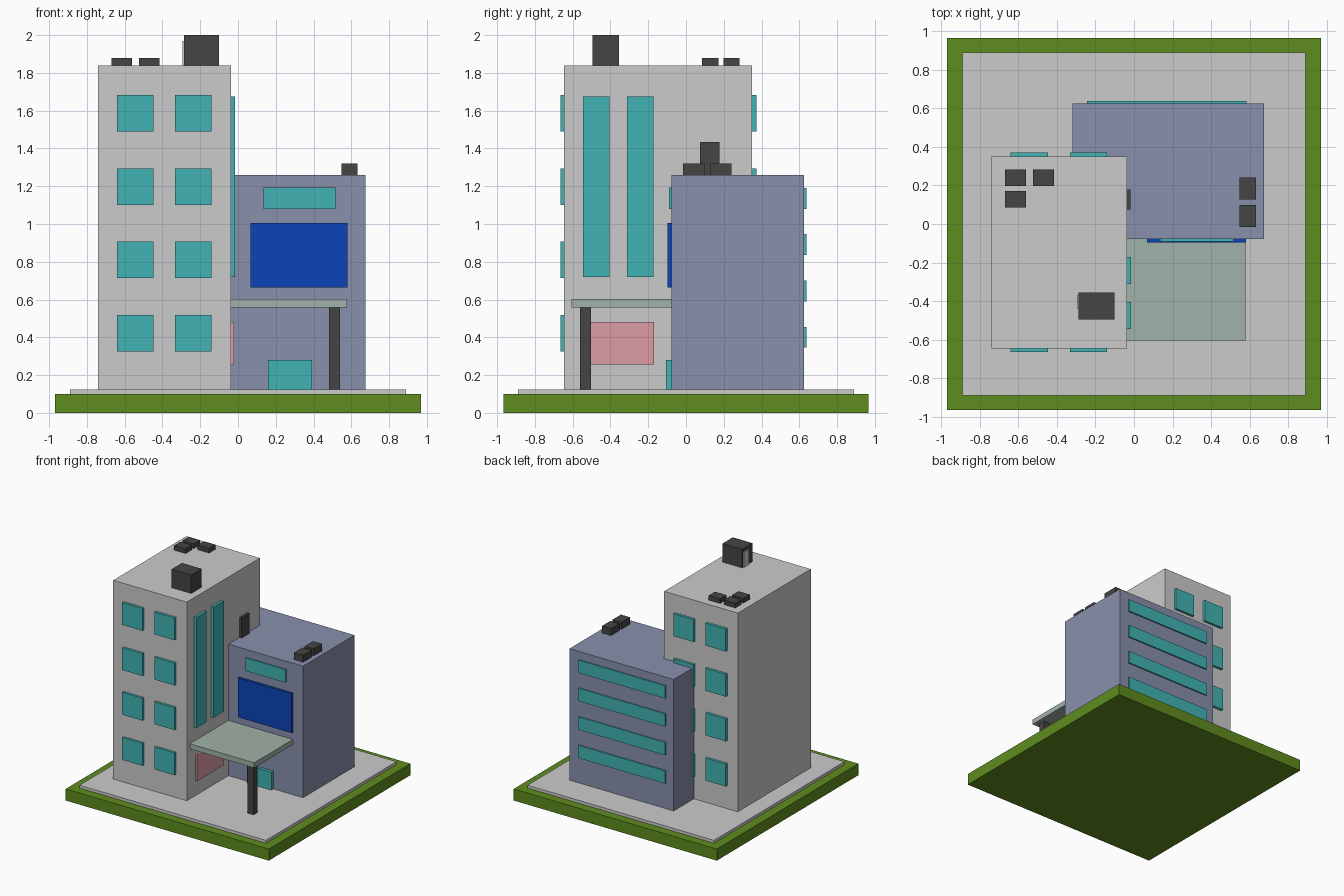
import bpy

if "Cube" in bpy.data.objects:
    bpy.data.objects.remove(bpy.data.objects["Cube"])


def srgb(hex_code):
    vals = [int(hex_code[i:i + 2], 16) / 255 for i in (0, 2, 4)]
    return [v / 12.92 if v <= 0.04045 else ((v + 0.055) / 1.055) ** 2.4 for v in vals] + [1]


def material(name, hex_code):
    m = bpy.data.materials.new(name)
    m.diffuse_color = srgb(hex_code)
    m.use_nodes = True
    m.node_tree.nodes["Principled BSDF"].inputs["Base Color"].default_value = m.diffuse_color
    return m


GRASS = material("grass", "5F8C1E")
SLATE = material("slate_wall", "8890AB")
GLASS = material("glass", "42B4B4")
DARK = material("dark_metal", "454545")
PINK = material("pink_panel", "DE9CA5")
BLUE = material("blue_panel", "0B43B8")
CANOPY = material("canopy", "A0B2A8")


def box(name, x, y, z, mat=None):
    """Axis-aligned box from (min, max) ranges."""
    bpy.ops.mesh.primitive_cube_add(size=1, location=[(a + b) / 2 for a, b in (x, y, z)])
    ob = bpy.context.object
    ob.name = name
    ob.scale = [b - a for a, b in (x, y, z)]
    bpy.ops.object.transform_apply(location=False, rotation=False, scale=True)
    if mat:
        ob.data.materials.append(mat)
    return ob


# Ground
box("lawn", (-0.97, 0.97), (-0.965, 0.965), (0, 0.10), GRASS)
box("paving", (-0.89, 0.89), (-0.89, 0.89), (0.10, 0.125))

# Building blocks
box("tower", (-0.74, -0.037), (-0.645, 0.35), (0.125, 1.84))
box("low_block", (-0.32, 0.675), (-0.077, 0.625), (0.125, 1.26), SLATE)

# Tower windows, front and back
for z in (0.325, 0.715, 1.10, 1.49):
    for x in (-0.64, -0.333):
        box("front_window", (x, x + 0.193), (-0.665, -0.625), (z, z + 0.193), GLASS)
        box("back_window", (x, x + 0.193), (0.33, 0.372), (z, z + 0.193), GLASS)

# Tower side: tall windows, pink panel, roof access door
for y in (-0.545, -0.312):
    box("tall_window", (-0.06, -0.015), (y, y + 0.14), (0.72, 1.675), GLASS)
box("side_panel", (-0.06, -0.02), (-0.53, -0.17), (0.255, 0.48), PINK)
box("terrace_door", (-0.06, -0.017), (0.075, 0.178), (1.26, 1.435), DARK)

# Low block front
box("wall_screen", (0.067, 0.58), (-0.097, -0.06), (0.665, 1.005), BLUE)
box("upper_window", (0.135, 0.515), (-0.09, -0.06), (1.08, 1.192), GLASS)
box("entrance_door", (0.16, 0.393), (-0.105, -0.06), (0.125, 0.28), GLASS)

# Low block back strip windows
for z in (0.345, 0.59, 0.837, 1.08):
    box("strip_window", (-0.245, 0.585), (0.60, 0.637), (z, z + 0.11), GLASS)

# Entrance canopy and post
box("canopy_roof", (-0.05, 0.578), (-0.605, -0.07), (0.557, 0.602), CANOPY)
box("canopy_post", (0.483, 0.54), (-0.56, -0.503), (0.125, 0.557), DARK)

# Roof stair house and its door
box("stair_house", (-0.287, -0.10), (-0.495, -0.355), (1.84, 2.0), DARK)
box("stair_house_door", (-0.295, -0.27), (-0.44, -0.37), (1.84, 1.97))

# Rooftop vents
for x, y in ((-0.67, 0.198), (-0.525, 0.198), (-0.67, 0.085)):
    box("tower_vent", (x, x + 0.11), (y, y + 0.086), (1.84, 1.88), DARK)
for y in (-0.016, 0.128):
    box("low_roof_vent", (0.547, 0.633), (y, y + 0.114), (1.26, 1.32), DARK)
